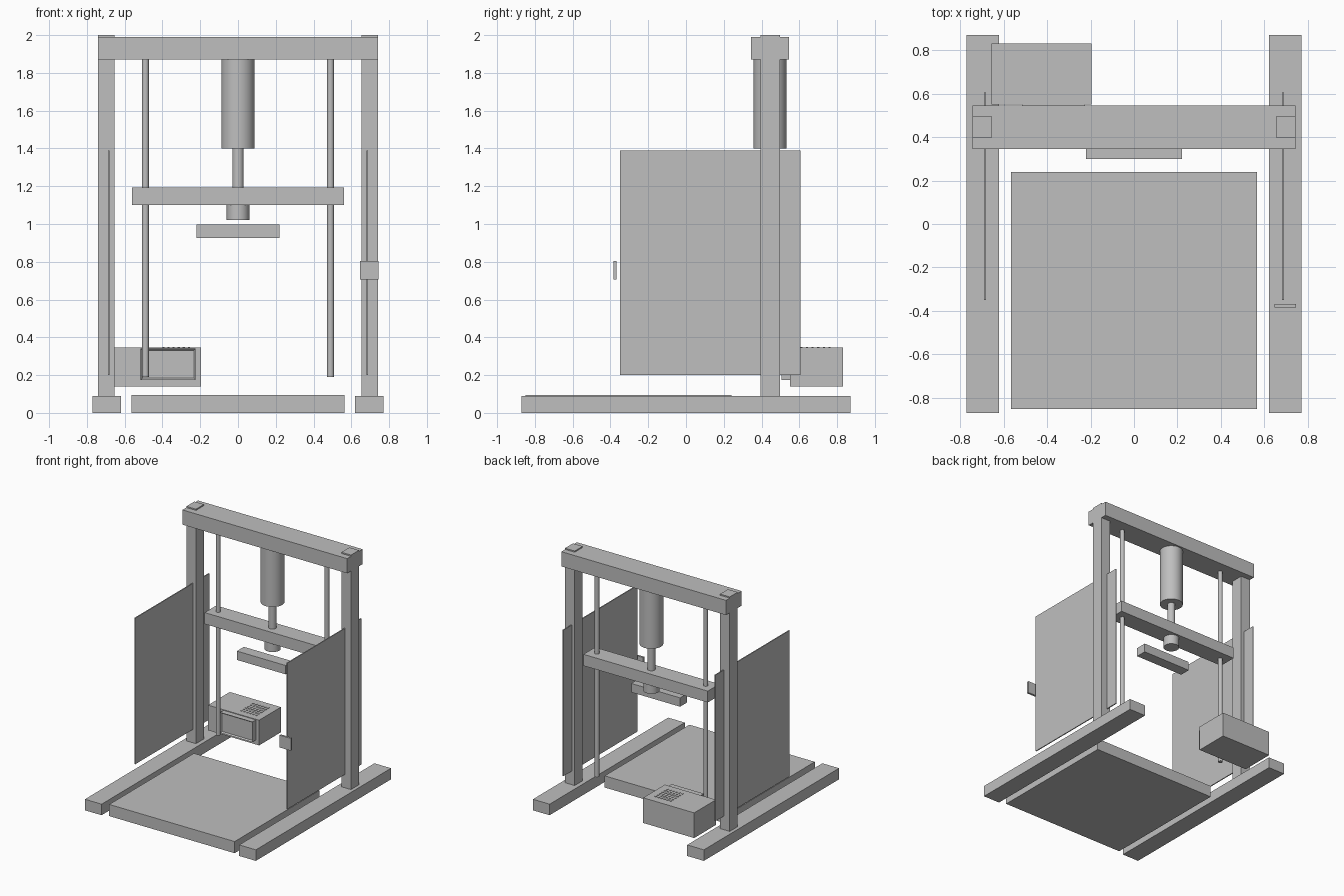
import bpy, bmesh
from mathutils import Matrix, Vector

cube = bpy.data.objects.get("Cube")
if cube:
    bpy.data.objects.remove(cube)

grey = bpy.data.materials.new("plain grey")
grey.use_nodes = True
grey.diffuse_color = (0.52, 0.52, 0.52, 1)
grey.node_tree.nodes["Principled BSDF"].inputs["Base Color"].default_value = (0.52, 0.52, 0.52, 1)


def finish(name, bm):
    mesh = bpy.data.meshes.new(name)
    bm.to_mesh(mesh)
    bm.free()
    mesh.materials.append(grey)
    obj = bpy.data.objects.new(name, mesh)
    bpy.context.collection.objects.link(obj)
    return obj


def add_box(bm, x, y, z):
    lo, hi = Vector((x[0], y[0], z[0])), Vector((x[1], y[1], z[1]))
    mat = Matrix.Translation((lo + hi) / 2) @ Matrix.Diagonal((*(hi - lo), 1))
    return bmesh.ops.create_cube(bm, size=1, matrix=mat)["verts"]


def box(name, x, y, z):
    bm = bmesh.new()
    add_box(bm, x, y, z)
    return finish(name, bm)


def pair(name, x, y, z):
    box("left_" + name, x, y, z)
    box("right_" + name, (-x[1], -x[0]), y, z)


def cylinder(name, x, y, z, radius, sides=32):
    bm = bmesh.new()
    bmesh.ops.create_cone(bm, cap_ends=True, segments=sides, radius1=radius, radius2=radius,
                          depth=z[1] - z[0], matrix=Matrix.Translation((x, y, sum(z) / 2)))
    for f in bm.faces:
        f.smooth = abs(f.normal.z) < 0.5
    for e in bm.edges:
        e.smooth = all(f.smooth for f in e.link_faces)
    return finish(name, bm)


AXIS = 0.445

# Floor parts and frame
pair("foot", (0.62, 0.77), (-0.87, 0.87), (0, 0.09))
box("base_platform", (-0.565, 0.565), (-0.85, 0.24), (0, 0.095))
pair("column", (0.655, 0.742), (0.395, 0.497), (0.09, 2.0))
box("top_beam", (-0.742, 0.742), (0.345, 0.545), (1.87, 1.99))

# Side guards and the small switch plate
pair("side_guard", (0.681, 0.689), (-0.35, 0.605), (0.2, 1.39))
box("switch_plate", (0.645, 0.745), (-0.385, -0.368), (0.705, 0.805))

# Press cylinder, guide rods and moving beam
cylinder("press_cylinder", 0, AXIS, (1.4, 1.87), 0.088)
cylinder("piston_rod", 0, AXIS, (1.19, 1.4), 0.03)
for side, x in (("left", 0.49), ("right", -0.49)):
    cylinder(side + "_guide_rod", x, AXIS, (0.19, 1.87), 0.018, 24)
box("moving_beam", (-0.56, 0.56), (0.37, 0.52), (1.1, 1.193))
cylinder("press_head", 0, AXIS, (1.02, 1.1), 0.06)
box("press_bar", (-0.22, 0.22), (0.3, 0.39), (0.925, 0.997))

# Control box with a recessed screen
box("control_box", (-0.655, -0.195), (0.55, 0.83), (0.14, 0.345))
bm = bmesh.new()
add_box(bm, (-0.515, -0.225), (0.505, 0.55), (0.175, 0.34))
bm.normal_update()
front = [f for f in bm.faces if f.normal.y < -0.5]
bmesh.ops.inset_region(bm, faces=front, thickness=0.012)
bmesh.ops.translate(bm, verts=front[0].verts, vec=(0, 0.012, 0))
finish("control_screen", bm)

# Vent studs on the control box
bm = bmesh.new()
for i in range(6):
    for j in range(6):
        x, y = -0.395 + i * 0.027, 0.61 + j * 0.03
        add_box(bm, (x - 0.006, x + 0.006), (y - 0.006, y + 0.006), (0.345, 0.349))
finish("vent_studs", bm)
